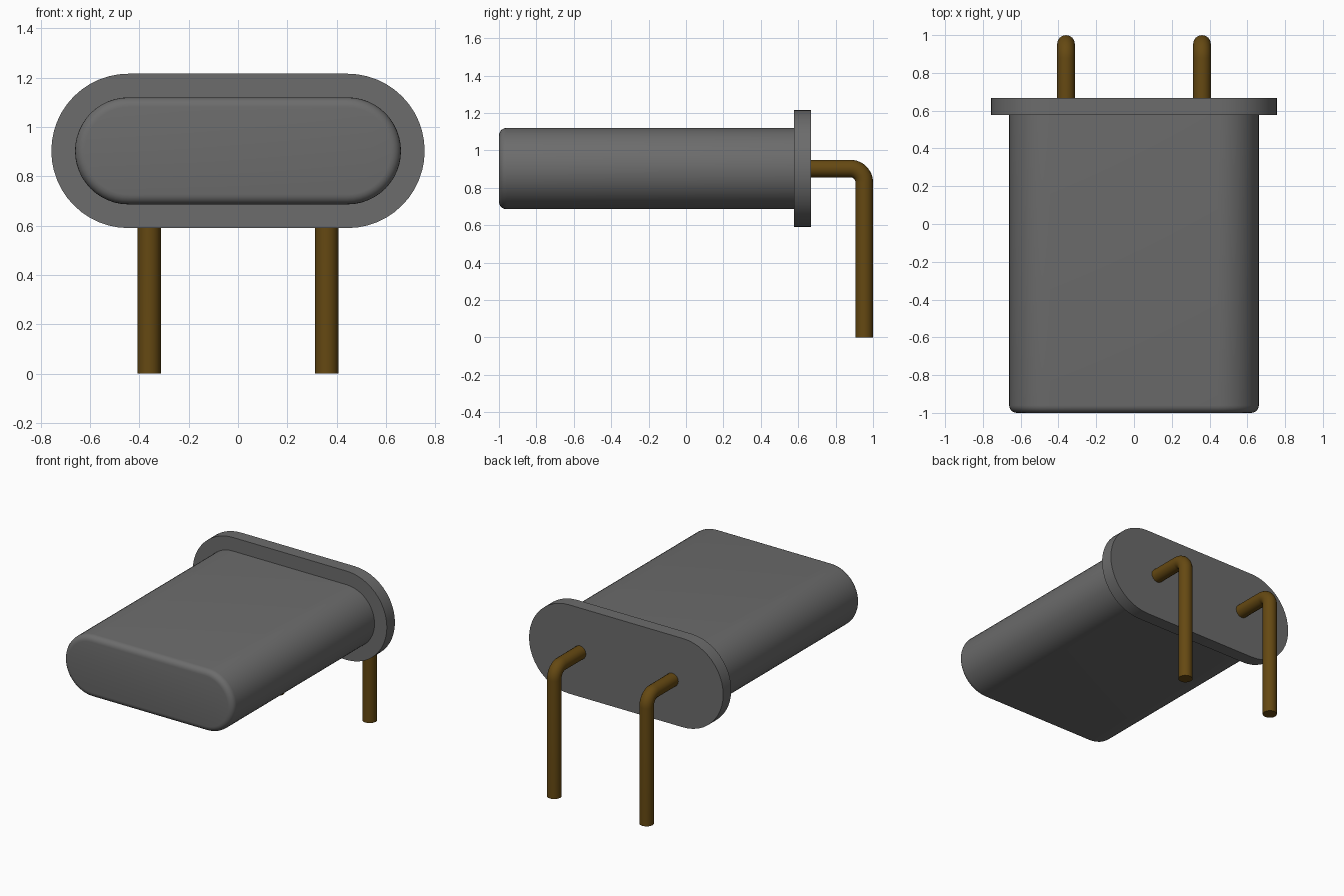
import bpy
import bmesh
from math import sin, cos, pi, radians

cube = bpy.data.objects.get("Cube")
if cube:
    bpy.data.objects.remove(cube, do_unlink=True)

AXIS_Z = 0.903      # height of the can's axis
HALF_FLAT = 0.444   # half length of the straight sides
PIN_R = 0.047
BEND_R = 0.075
PIN_Y = 1 - PIN_R


def material(name, rgb):
    mat = bpy.data.materials.new(name)
    mat.use_nodes = True
    colour = (*rgb, 1)
    mat.diffuse_color = colour
    mat.node_tree.nodes["Principled BSDF"].inputs["Base Color"].default_value = colour
    return mat


def smooth(obj):
    bpy.ops.object.select_all(action="DESELECT")
    obj.select_set(True)
    bpy.context.view_layer.objects.active = obj
    bpy.ops.object.shade_smooth_by_angle(angle=radians(35))


def capsule_prism(name, radius, y_front, y_back, mat, rim=0):
    """Extrude a round-ended outline along y, optionally rounding the front rim."""
    bm = bmesh.new()
    steps = 24
    outline = []
    for side in (1, -1):
        for i in range(steps + 1):
            a = -pi / 2 + pi * i / steps
            outline.append(bm.verts.new((side * (HALF_FLAT + radius * cos(a)), y_front,
                                         AXIS_Z + side * radius * sin(a))))
    front = bm.faces.new(outline)
    rim_edges = list(front.edges)
    back = bmesh.ops.extrude_face_region(bm, geom=[front], use_keep_orig=True)["geom"]
    for v in back:
        if isinstance(v, bmesh.types.BMVert):
            v.co.y = y_back
    if rim:
        bmesh.ops.bevel(bm, geom=rim_edges, offset=rim, segments=5,
                        profile=0.5, affect="EDGES")
    bmesh.ops.recalc_face_normals(bm, faces=bm.faces)
    mesh = bpy.data.meshes.new(name)
    bm.to_mesh(mesh)
    bm.free()
    obj = bpy.data.objects.new(name, mesh)
    bpy.context.collection.objects.link(obj)
    mesh.materials.append(mat)
    smooth(obj)


def bent_pin(name, x, mat):
    """Round wire leaving the flange backwards and turning straight down."""
    path = [(x, 0.64, AXIS_Z)]
    for i in range(13):
        a = pi / 2 * i / 12
        path.append((x, PIN_Y - BEND_R + BEND_R * sin(a),
                     AXIS_Z - BEND_R + BEND_R * cos(a)))
    path.append((x, PIN_Y, 0))
    curve = bpy.data.curves.new(name, "CURVE")
    curve.dimensions = "3D"
    curve.bevel_depth = PIN_R
    curve.bevel_resolution = 6
    curve.use_fill_caps = True
    spline = curve.splines.new("POLY")
    spline.points.add(len(path) - 1)
    for point, co in zip(spline.points, path):
        point.co = (*co, 1)
    obj = bpy.data.objects.new(name, curve)
    bpy.context.collection.objects.link(obj)
    curve.materials.append(mat)
    bpy.ops.object.select_all(action="DESELECT")
    obj.select_set(True)
    bpy.context.view_layer.objects.active = obj
    bpy.ops.object.convert(target="MESH")
    smooth(bpy.context.view_layer.objects.active)


grey = material("grey metal", (0.15, 0.15, 0.15))
brass = material("dark brass", (0.13, 0.066, 0.006))

# Can with rounded front rim, and the wider flange behind it
capsule_prism("can", 0.217, -1, 0.58, grey, rim=0.04)
capsule_prism("flange", 0.313, 0.577, 0.667, grey)

# Two wire legs
for side, x in (("left", 0.36), ("right", -0.36)):
    bent_pin(side + "_pin", x, brass)
